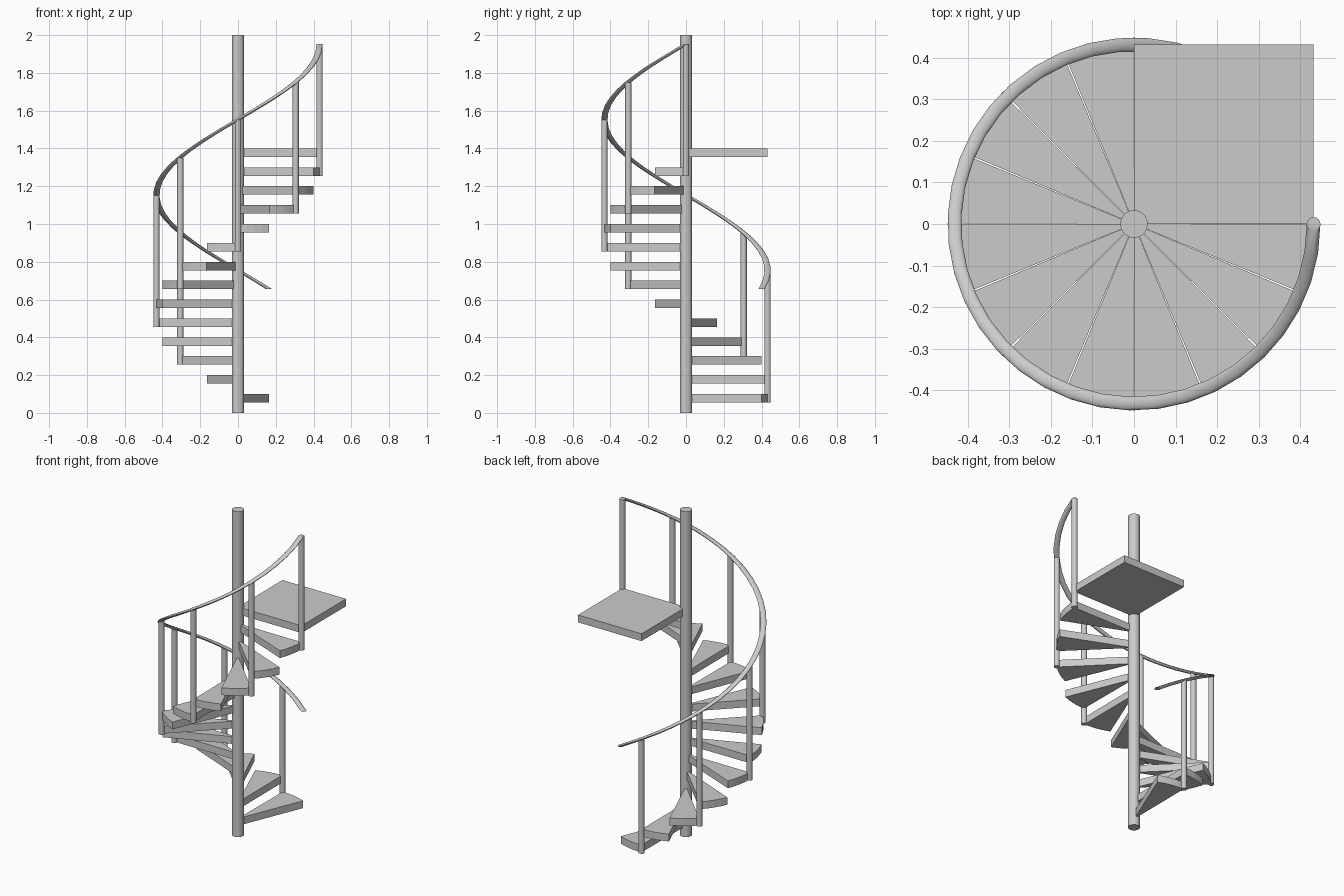
import bpy, bmesh
from math import sin, cos, radians, pi

if "Cube" in bpy.data.objects:
    bpy.data.objects.remove(bpy.data.objects["Cube"])

R = 0.432            # stair radius
RISE = 0.1           # height per tread
STEP = 22.5          # degrees per tread
START = 67.5         # angle where the stair begins
THICK = 0.045        # tread thickness


def finish(name, bm, smooth=False):
    bmesh.ops.recalc_face_normals(bm, faces=bm.faces)
    mesh = bpy.data.meshes.new(name)
    bm.to_mesh(mesh)
    bm.free()
    ob = bpy.data.objects.new(name, mesh)
    bpy.context.collection.objects.link(ob)
    if smooth:
        bpy.ops.object.select_all(action='DESELECT')
        bpy.context.view_layer.objects.active = ob
        ob.select_set(True)
        bpy.ops.object.shade_smooth_by_angle(angle=radians(35))
    return ob


def loft(name, rings, smooth=False):
    """Skin a list of closed rings and cap both ends."""
    bm = bmesh.new()
    loops = [[bm.verts.new(p) for p in ring] for ring in rings]
    n = len(loops[0])
    for a, b in zip(loops, loops[1:]):
        for i in range(n):
            j = (i + 1) % n
            bm.faces.new((a[i], a[j], b[j], b[i]))
    bm.faces.new(loops[0])
    bm.faces.new(loops[-1])
    return finish(name, bm, smooth)


def disc(x, y, z, r, n):
    return [(x + r * cos(2 * pi * i / n), y + r * sin(2 * pi * i / n), z) for i in range(n)]


def prism(name, outline, z0, z1):
    return loft(name, [[(x, y, z) for x, y in outline] for z in (z0, z1)])


# Central pole
loft("center_pole", [disc(0, 0, z, 0.033, 32) for z in (0, 2)], True)

# Wedge treads climbing counter-clockwise
for k in range(13):
    a0 = START + k * STEP + 0.25
    arc = [radians(a0 + (STEP - 0.5) * i / 4) for i in range(5)]
    outline = [(0, 0)] + [(R * cos(a), R * sin(a)) for a in arc]
    top = RISE * (k + 1)
    prism(f"tread_{k + 1}", outline, top - THICK, top)

# Square landing at the top
prism("landing", [(0, 0), (R, 0), (R, R), (0, R)], 1.4 - THICK, 1.4)

# Balusters on every second tread
for k in range(7):
    a = radians(90 + 45 * k)
    z = 0.055 + 0.2 * k
    loft(f"baluster_{k + 1}",
         [disc(R * cos(a), R * sin(a), h, 0.0165, 16) for h in (z, z + 0.695)], True)

# Helical handrail: a level disc swept up around the pole
rings = []
SEG = 32
for i in range(SEG + 1):
    t = i / SEG
    a = START + 292.5 * t
    x, y = R * cos(radians(a)), R * sin(radians(a))
    ring = disc(0, 0, 0, 0.0165, 16)
    c, s = cos(radians(a)), sin(radians(a))
    rings.append([(x + px * c - py * s, y + px * s + py * c, 0.655 + 1.297 * t)
                  for px, py, _ in ring])
loft("handrail", rings, True)
